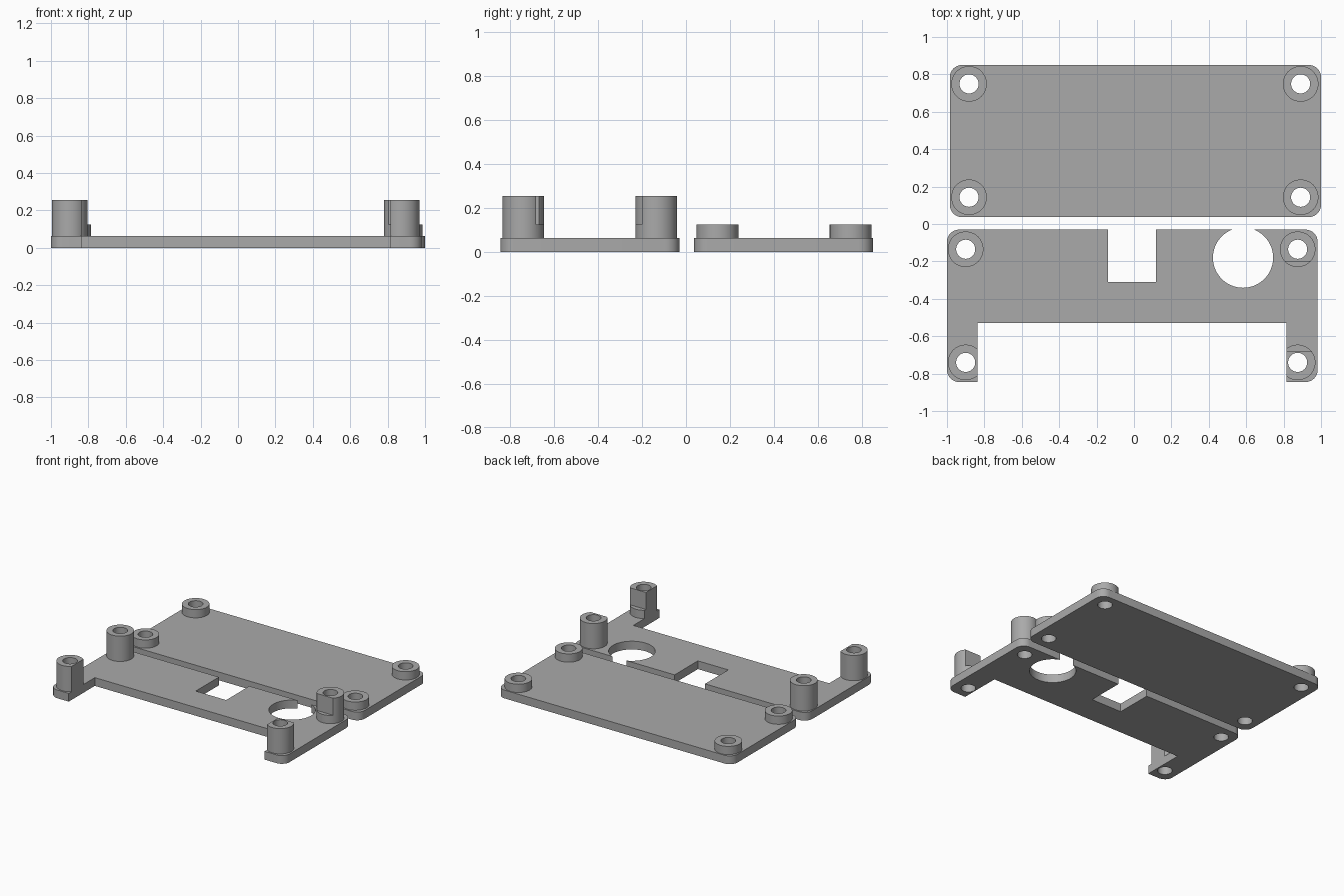
import bpy, bmesh, math

if "Cube" in bpy.data.objects:
    bpy.data.objects.remove(bpy.data.objects["Cube"])

THICK, LOW, TALL = 0.063, 0.126, 0.256
BOSS_R, HOLE_R, CORNER_R = 0.095, 0.051, 0.065

grey = bpy.data.materials.new("plain grey")
grey.use_nodes = True
colour = (0.4, 0.4, 0.4, 1)
grey.diffuse_color = colour
grey.node_tree.nodes["Principled BSDF"].inputs["Base Color"].default_value = colour


def prism(name, outline, z0, z1):
    """Extrude a closed outline from z0 to z1."""
    bm = bmesh.new()
    face = bm.faces.new([bm.verts.new((x, y, z0)) for x, y in outline])
    top = bmesh.ops.extrude_face_region(bm, geom=[face])["geom"]
    verts = [v for v in top if isinstance(v, bmesh.types.BMVert)]
    bmesh.ops.translate(bm, vec=(0, 0, z1 - z0), verts=verts)
    bmesh.ops.recalc_face_normals(bm, faces=bm.faces)
    mesh = bpy.data.meshes.new(name)
    bm.to_mesh(mesh)
    bm.free()
    mesh.materials.append(grey)
    obj = bpy.data.objects.new(name, mesh)
    bpy.context.collection.objects.link(obj)
    return obj


def arc(cx, cy, r, start, sweep, steps):
    angles = [start + sweep * i / steps for i in range(steps + 1)]
    return [(cx + r * math.cos(a), cy + r * math.sin(a)) for a in angles]


def cylinder(name, cx, cy, r, z0, z1, steps=48):
    return prism(name, arc(cx, cy, r, 0, math.tau, steps)[:-1], z0, z1)


def box(name, x0, x1, y0, y1, z0, z1):
    return prism(name, [(x0, y0), (x1, y0), (x1, y1), (x0, y1)], z0, z1)


def rounded_plate(name, x0, x1, y0, y1):
    r, quarter = CORNER_R, math.pi / 2
    centres = [(x1 - r, y1 - r), (x0 + r, y1 - r), (x0 + r, y0 + r), (x1 - r, y0 + r)]
    outline = []
    for i, (cx, cy) in enumerate(centres):
        outline += arc(cx, cy, r, i * quarter, quarter, 8)
    return prism(name, outline, 0, THICK)


def combine(body, tool, operation):
    """Apply one boolean and discard the tool object."""
    mod = body.modifiers.new(operation.lower(), "BOOLEAN")
    mod.object, mod.operation, mod.solver = tool, operation, "EXACT"
    bpy.context.view_layer.objects.active = body
    bpy.ops.object.modifier_apply(modifier=mod.name)
    bpy.data.objects.remove(tool)


def add_bosses(body, xs, ys, height):
    spots = [(x, y) for x in xs for y in ys]
    for x, y in spots:
        combine(body, cylinder("boss", x, y, BOSS_R, THICK / 2, height), "UNION")
    for x, y in spots:
        combine(body, cylinder("bore", x, y, HOLE_R, -0.1, 0.5), "DIFFERENCE")


def finish(obj):
    bpy.ops.object.select_all(action="DESELECT")
    obj.select_set(True)
    bpy.context.view_layer.objects.active = obj
    bpy.ops.object.shade_smooth_by_angle(angle=math.radians(30))


# Back plate with four short bosses
back = rounded_plate("back_plate", -0.985, 1.0, 0.037, 0.85)
add_bosses(back, (-0.882, 0.891), (0.143, 0.749), LOW)
finish(back)

# Front plate with four tall posts
front = rounded_plate("front_plate", -1.0, 0.982, -0.845, -0.03)
add_bosses(front, (-0.9, 0.875), (-0.74, -0.135), TALL)

# Openings: wide front notch, square back slot, round opening
cutters = [
    box("front_notch", -0.838, 0.816, -1, -0.53, -0.1, 0.5),
    box("back_slot", -0.14, 0.117, -0.31, 0.02, -0.1, 0.5),
    cylinder("round_opening", 0.583, -0.18, 0.161, -0.1, 0.5, 64),
    # Board recess that flattens the upper part of the left posts
    box("board_recess", 0.6, 1.1, -0.682, -0.2, LOW, 0.5),
]
for cutter in cutters:
    combine(front, cutter, "DIFFERENCE")
finish(front)
